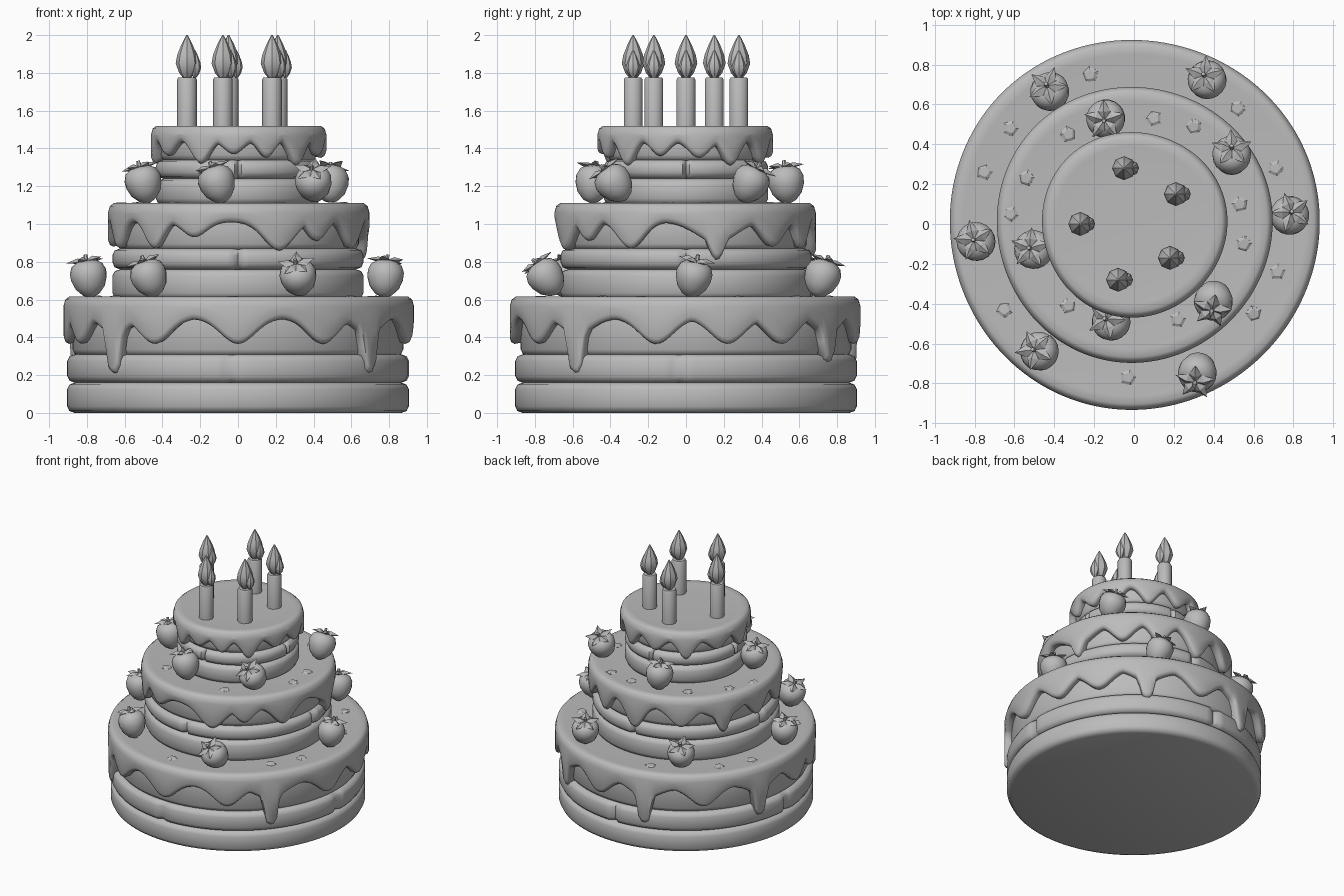
import bpy, bmesh, math, random
from mathutils import Vector, Matrix

if "Cube" in bpy.data.objects:
    bpy.data.objects.remove(bpy.data.objects["Cube"])

random.seed(4)
grey = bpy.data.materials.new("plain_grey")
grey.diffuse_color = (0.5, 0.5, 0.5, 1)
grey.use_nodes = True
grey.node_tree.nodes["Principled BSDF"].inputs["Base Color"].default_value = grey.diffuse_color


def finish(name, bm, angle=40):
    """Turn a bmesh into a smooth-shaded object."""
    bmesh.ops.recalc_face_normals(bm, faces=bm.faces)
    me = bpy.data.meshes.new(name)
    bm.to_mesh(me)
    bm.free()
    me.materials.append(grey)
    ob = bpy.data.objects.new(name, me)
    bpy.context.collection.objects.link(ob)
    bpy.ops.object.select_all(action='DESELECT')
    ob.select_set(True)
    bpy.context.view_layer.objects.active = ob
    bpy.ops.object.shade_smooth_by_angle(angle=math.radians(angle))
    return ob


def lathe(bm, profile, segs, place=Matrix()):
    """Sweep profile(azimuth in degrees) -> [(r, z), ...] round z, closing both ends."""
    rings = []
    for i in range(segs):
        a = math.tau * i / segs
        rings.append([bm.verts.new(place @ Vector((r * math.cos(a), r * math.sin(a), z)))
                      for r, z in profile(math.degrees(a))])
    for i in range(segs):
        p, q = rings[i], rings[(i + 1) % segs]
        for j in range(len(p) - 1):
            bm.faces.new((p[j], q[j], q[j + 1], p[j + 1]))
    for end in (0, -1):
        bm.faces.new([r[end] for r in rings])


def gap(a, b):
    return abs((a - b + 180) % 360 - 180)


def sponge(name, radius, z0, z1, seams=()):
    """One rounded cake layer, with optional vertical cuts."""
    def profile(a):
        s = 0.03 * sum(max(0, 1 - gap(a, c) / 2.5) for c in seams)
        r, b = radius - s, min(0.035, (z1 - z0) / 3)
        return [(r - 0.04, z0), (r - 0.012, z0 + b * 0.3), (r, z0 + b),
                (r, z1 - b), (r - 0.012, z1 - b * 0.3), (r - 0.04, z1)]
    bm = bmesh.new()
    lathe(bm, profile, 144)
    finish(name, bm, 50)


def icing(name, radius, inner, top, base, drips):
    """Icing cap whose lower edge follows drips (azimuth, lowest z, half width)."""
    def profile(a):
        low = max(0, 1) * base
        for c, z, w in drips:
            d = gap(a, c) / w
            power = 4 if w < 6 else 2
            low = min(low, base - (base - z) * math.exp(-d ** power))
        wob = 0.006 * math.sin(math.radians(a * 3 + 40))
        r = radius + wob
        return [(r * 0.45, top - 0.006), (r - 0.07, top - 0.004), (r - 0.03, top),
                (r - 0.01, top - 0.015), (r, top - 0.05), (r, (top + low) / 2),
                (r, low + 0.03), (r - 0.008, low + 0.01), (r - 0.025, low),
                (inner - 0.02, low + 0.01)]
    bm = bmesh.new()
    lathe(bm, profile, 240)
    finish(name, bm, 50)


# Bottom tier
sponge("bottom_sponge_lower", 0.905, 0.0, 0.16)
sponge("bottom_sponge_middle", 0.905, 0.16, 0.31, (268, 357, 90, 178))
sponge("bottom_sponge_upper", 0.875, 0.30, 0.60)
fingers = [(a, z, 4) for a, z in ((320, .21), (224, .21), (160, .23), (106, .22), (56, .27))]
waves = [(a, .41, 9) for a in (320, 224, 160, 106, 56)]
waves += [(a, .365, 8) for a in (241, 270, 300, 350, 14, 34, 82, 133, 185, 203)]
icing("bottom_icing", 0.928, 0.875, 0.615, 0.50, fingers + waves)

# Middle tier
sponge("middle_sponge_lower", 0.665, 0.60, 0.76)
sponge("middle_sponge_middle", 0.665, 0.76, 0.87, (270, 0, 90, 180))
sponge("middle_sponge_upper", 0.64, 0.86, 1.09)
icing("middle_icing", 0.692, 0.64, 1.11, 1.01,
      [(200, .87, 8), (229, .87, 7), (250, .93, 8), (289, .86, 10), (309, .91, 7),
       (334, .87, 9), (14, .81, 6), (14, .90, 13), (43, .88, 9), (66, .87, 7),
       (92, .83, 8), (122, .88, 9), (148, .82, 6), (148, .92, 12), (174, .88, 8)])

# Top tier
sponge("top_sponge_lower", 0.435, 1.10, 1.24)
sponge("top_sponge_middle", 0.435, 1.24, 1.34, (270, 0, 90, 180))
sponge("top_sponge_upper", 0.415, 1.33, 1.50)
icing("top_icing", 0.465, 0.415, 1.52, 1.44,
      [(213, 1.36, 10), (244, 1.32, 9), (267, 1.37, 9), (290, 1.35, 8), (315, 1.31, 9),
       (342, 1.36, 9), (9, 1.35, 10), (32, 1.31, 9), (64, 1.32, 10), (95, 1.35, 10),
       (125, 1.31, 9), (155, 1.36, 10), (185, 1.32, 9)])


def berry(name, x, y, z, lean):
    """Round fruit with a star of five leaves; lean is the direction of its leafy end."""
    rot = Vector(lean).to_track_quat('Z', 'Y').to_matrix().to_4x4()
    place = Matrix.Translation((x, y, z)) @ rot
    bm = bmesh.new()
    body = [(.012, -.108), (.045, -.092), (.078, -.055), (.095, -.008), (.097, .03),
            (.082, .066), (.05, .086), (.015, .088)]
    lathe(bm, lambda a: body, 20, place)
    finish(name, bm)
    # leaves curl up at their tips
    bm = bmesh.new()
    turn = random.uniform(0, 70)
    for k in range(5):
        spin = place @ Matrix.Rotation(math.radians(turn + 72 * k), 4, 'Z')
        pts = [(0, 0, .092), (.045, -.032, .084), (.045, .032, .084), (.105, 0, .092),
               (.045, 0, .108), (.045, 0, .078)]
        v = [bm.verts.new(spin @ Vector(p)) for p in pts]
        for m in (4, 5):
            for e in ((0, 1), (1, 3), (3, 2), (2, 0)):
                bm.faces.new((v[e[0]], v[e[1]], v[m]))
    lathe(bm, lambda a: [(.014, .08), (.010, .122)], 6, place)
    finish(name + "_leaves", bm, 25)


# Fruit on the two ledges
lower = [(.37, .72, (-.2, .3, 1)), (-.42, .66, (-.2, .4, 1)), (.78, .04, (.1, .2, 1)),
         (-.79, -.09, (-.15, .1, 1)), (-.47, -.64, (-.35, .1, 1)), (.32, -.74, (-.15, -.6, .8))]
upper = [(-.14, .53, (-.1, -.1, 1)), (.49, .34, (0, .5, 1)), (-.50, -.13, (-.25, .1, 1)),
         (.40, -.38, (-.1, -.6, .8)), (-.11, -.49, (-.35, .15, 1))]
for level, (z, spots) in (("lower", (.718, lower)), ("upper", (1.216, upper))):
    for i, (x, y, lean) in enumerate(spots):
        berry(f"{level}_berry_{i + 1}", x, y, z, lean)

# Candles, each with a flame and a smaller inner flame
flame = [(.014, 0), (.042, .035), (.060, .085), (.052, .13), (.030, .185), (.004, .235)]
for i, (x, y) in enumerate([(-.05, .28), (.21, .15), (-.27, 0), (.18, -.17), (-.08, -.28)]):
    bm = bmesh.new()
    stick = [(.052, 1.50), (.052, 1.765), (.046, 1.775)]
    lathe(bm, lambda a: stick, 10, Matrix.Translation((x, y, 0)))
    finish(f"candle_{i + 1}", bm, 45)
    bm = bmesh.new()
    lathe(bm, lambda a: flame, 8, Matrix.Translation((x, y, 1.765)))
    small = Matrix.Translation((x + .042, y, 1.775)) @ Matrix.Diagonal((.55, .62, .62, 1))
    lathe(bm, lambda a: flame, 8, small)
    finish(f"flame_{i + 1}", bm, 30)

# Flat crumbs scattered on the icing
crumbs = [(-.22, .75), (.1, .53), (.3, .49), (.52, .58), (.71, .28), (-.75, .26), (-.54, .23),
          (.53, .10), (.72, -.24), (-.62, .05), (.6, -.45), (.22, -.48), (-.33, -.41),
          (-.65, -.43), (-.03, -.77), (-.62, .48), (.55, -.1), (-.33, .45)]
bm = bmesh.new()
for x, y in crumbs:
    z = 1.10 if math.hypot(x, y) < .66 else .605
    spin = Matrix.Rotation(random.uniform(0, 6), 4, 'Z')
    tilt = Matrix.Rotation(random.uniform(-.15, .15), 4, 'X')
    lathe(bm, lambda a: [(.042, -.01), (.042, .006), (.026, .014)], 5,
          Matrix.Translation((x, y, z)) @ spin @ tilt)
finish("icing_crumbs", bm, 20)
